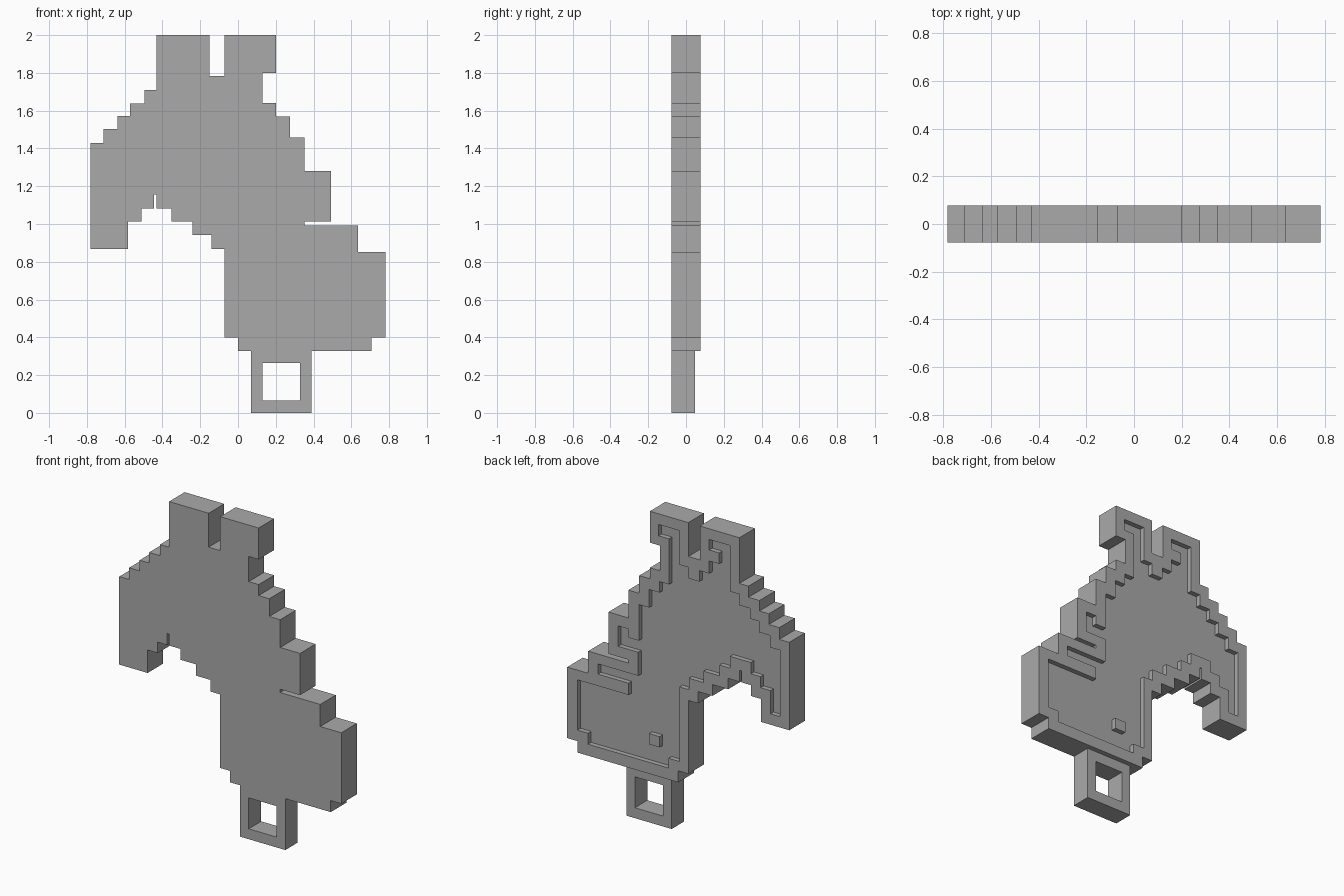
import bpy
import math

cube = bpy.data.objects.get("Cube")
if cube:
    bpy.data.objects.remove(cube, do_unlink=True)

# One plain grey for the whole casting
grey = bpy.data.materials.new("plain_grey")
grey.use_nodes = True
grey.diffuse_color = (0.4, 0.4, 0.4, 1)
grey.node_tree.nodes["Principled BSDF"].inputs["Base Color"].default_value = grey.diffuse_color

FRONT, FLOOR, BACK = -0.078, 0.047, 0.078


def staircase(turns):
    """Right-angled loop: x and z alternate, each value moves one axis only."""
    xs, zs = turns[0::2], turns[1::2]
    loop = []
    for i, x in enumerate(xs):
        loop += [(x, zs[i - 1]), (x, zs[i])]
    return loop


def rectangle(left, right, low, high):
    return [(left, low), (right, low), (right, high), (left, high)]


def plate(name, loops, y_front, y_back):
    """Flat plate between two depths; later loops become holes."""
    curve = bpy.data.curves.new(name, "CURVE")
    curve.dimensions = "2D"
    curve.fill_mode = "BOTH"
    curve.extrude = (y_back - y_front) / 2
    for loop in loops:
        spline = curve.splines.new("POLY")
        spline.points.add(len(loop) - 1)
        for point, (x, z) in zip(spline.points, loop):
            point.co = (x, z, 0, 1)
        spline.use_cyclic_u = True
    obj = bpy.data.objects.new(name, curve)
    bpy.context.collection.objects.link(obj)
    obj.rotation_euler.x = math.pi / 2
    obj.location.y = (y_front + y_back) / 2
    bpy.ops.object.select_all(action="DESELECT")
    obj.select_set(True)
    bpy.context.view_layer.objects.active = obj
    bpy.ops.object.convert(target="MESH")
    obj = bpy.context.view_layer.objects.active
    obj.data.materials.clear()
    obj.data.materials.append(grey)
    for face in obj.data.polygons:
        face.use_smooth = False
    return obj


# Stepped silhouette, clockwise from the right-hand top block
outline = staircase([
    .2, 1.8, .13, 1.64, .2, 1.57, .275, 1.457, .352, 1.28, .492, 1.014,
    .352, .993, .634, .852, .782, .4, .708, .327, 0, .4, -.071, .868,
    -.14, .942, -.241, 1.014, -.352, 1.083, -.431, 1.156, -.444, 1.083,
    -.511, 1.014, -.582, .868, -.782, 1.428, -.712, 1.503, -.638, 1.571,
    -.572, 1.638, -.495, 1.709, -.431, 2, -.152, 1.784, -.071, 2,
])

# Inner edge of the raised rim, same direction
recess = staircase([
    .138, 1.86, .065, 1.57, .132, 1.5, .205, 1.385, .278, 1.155, .352, 1.21,
    .424, 1.08, .282, .93, .566, .865, .35, .79, .71, .47, .635, .4,
    .068, .462, -.008, .937, -.075, 1.01, -.178, 1.083, -.29, 1.152,
    -.364, 1.227, -.511, 1.155, -.58, 1.085, -.65, .937, -.718, 1.36,
    -.645, 1.435, -.57, 1.505, -.505, 1.57, -.43, 1.64, -.364, 1.932,
    -.218, 1.865, -.288, 1.795, -.218, 1.715, -.148, 1.645, -.071, 1.715,
    -.008, 1.932,
])

# Solid body, raised rim on the back, small raised stud
plate("body", [outline], FRONT, FLOOR)
plate("back_rim", [outline, recess], FLOOR, BACK)
plate("back_stud", [rectangle(.131, .206, .515, .583)], FLOOR, BACK)

# Square hanging loop under the body
plate("hanging_loop",
      [rectangle(.068, .388, 0, .327), rectangle(.13, .327, .066, .263)],
      FRONT, FLOOR)
